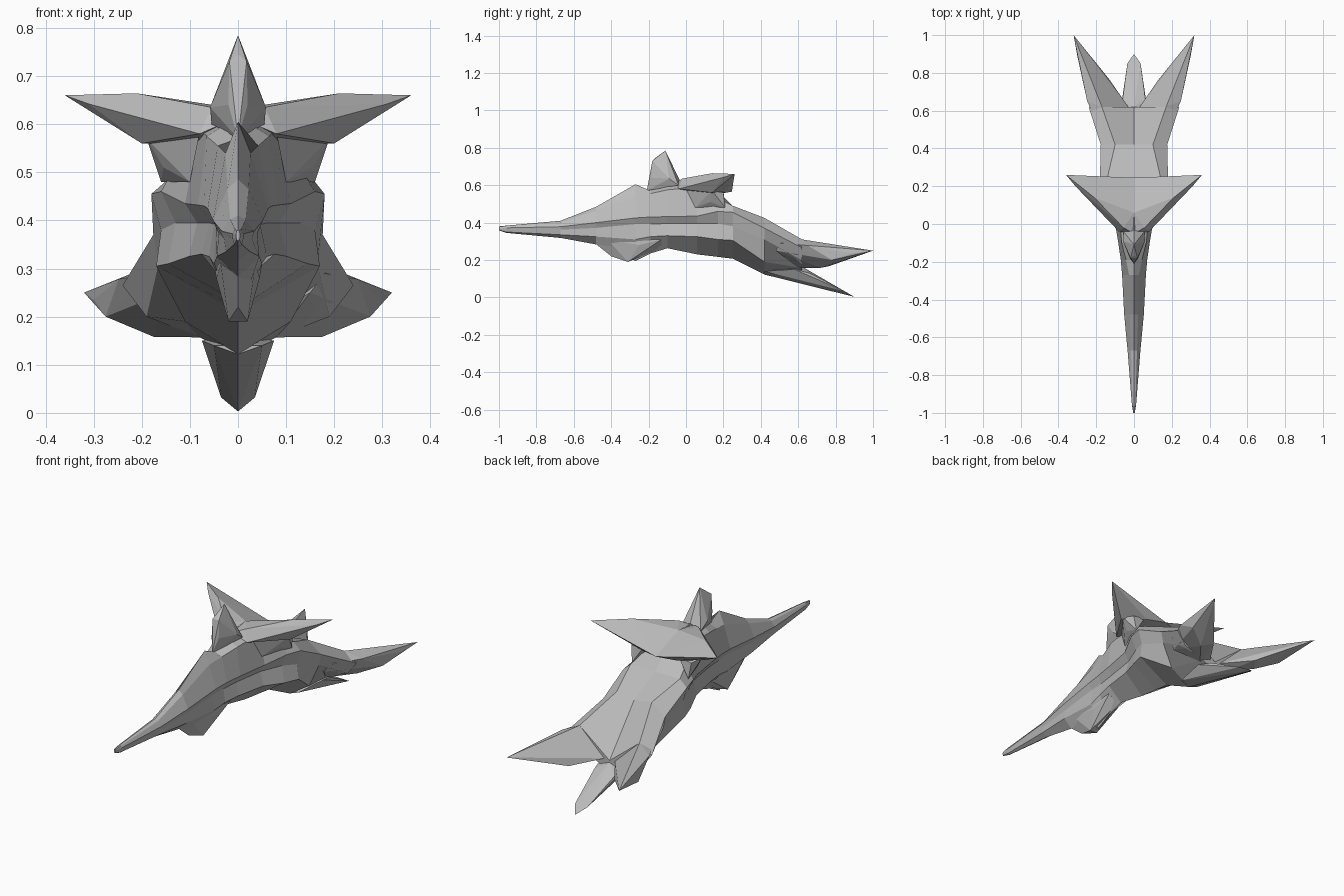
import bpy, bmesh

grey = bpy.data.materials.new("stone grey")
grey.diffuse_color = (0.5, 0.5, 0.5, 1)


def finish(name, bm):
    bmesh.ops.recalc_face_normals(bm, faces=bm.faces)
    mesh = bpy.data.meshes.new(name)
    bm.to_mesh(mesh)
    bm.free()
    mesh.materials.append(grey)
    obj = bpy.data.objects.new(name, mesh)
    bpy.context.collection.objects.link(obj)
    return obj


def hull(name, points):
    """Faceted convex piece."""
    bm = bmesh.new()
    for p in points:
        bm.verts.new(p)
    res = bmesh.ops.convex_hull(bm, input=bm.verts)
    junk = [g for g in res["geom_interior"] if isinstance(g, bmesh.types.BMVert)]
    bmesh.ops.delete(bm, geom=junk, context='VERTS')
    return finish(name, bm)


def mirrored(points):
    return points + [(-x, y, z) for x, y, z in points if x > 0]


def pair(name, points):
    for side, s in (("right", 1), ("left", -1)):
        hull(name + "_" + side, [(s * x, y, z) for x, y, z in points])


def loft(name, sections):
    """Each section: y, top z, four (x, z) side points, bottom z."""
    bm = bmesh.new()
    rings = []
    for y, top, *mid, bot in sections:
        side = list(zip(mid[0::2], mid[1::2]))
        prof = [(0, top)] + side + [(0, bot)] + [(-x, z) for x, z in reversed(side)]
        rings.append([bm.verts.new((x, y, z)) for x, z in prof])
    for a, b in zip(rings, rings[1:]):
        for i in range(len(a)):
            j = (i + 1) % len(a)
            bm.faces.new((a[i], a[j], b[j], b[i]))
    bm.faces.new(rings[0])
    bm.faces.new(rings[-1])
    return finish(name, bm)


# beak, skull and neck, with a cheek ridge and a jaw ridge along each side
loft("head_and_neck", [
    (-1.0, .380, .003, .378, .004, .372, .004, .366, .003, .360, .358),
    (-.96, .384, .007, .382, .011, .372, .011, .362, .008, .350, .345),
    (-.67, .410, .016, .402, .034, .378, .029, .362, .025, .335, .318),
    (-.48, .485, .022, .465, .052, .400, .040, .372, .044, .325, .283),
    (-.27, .605, .026, .540, .063, .425, .046, .392, .050, .310, .195),
    (-.19, .570, .042, .555, .070, .430, .050, .392, .060, .325, .235),
    (-.10, .615, .065, .575, .083, .432, .060, .395, .076, .330, .263),
    (.06, .632, .080, .590, .110, .435, .085, .395, .102, .325, .230),
    (.17, .570, .120, .530, .160, .460, .130, .395, .145, .310, .217),
    (.25, .490, .140, .490, .180, .455, .160, .380, .170, .305, .207),
    (.42, .410, .100, .425, .176, .370, .165, .310, .110, .190, .122),
    (.62, .175, .170, .310, .240, .265, .190, .200, .080, .157, .120),
])

# lower jaw bump
hull("jaw_keel", mirrored([
    (0, -.48, .284), (0, -.40, .22), (.02, -.31, .19), (.045, -.25, .28),
    (.036, -.42, .31), (0, -.13, .265), (.05, -.13, .31)]))

# blade standing on the snout
hull("snout_crest", mirrored([
    (0, -.21, .57), (.02, -.185, .64), (.018, -.18, .73), (0, -.165, .745),
    (0, -.11, .785), (.058, -.09, .635), (.055, -.04, .60), (0, -.035, .63)]))

# swept brow horns, meeting in a shallow valley on the crown
pair("brow_horn", [
    (0, -.05, .615), (.055, -.02, .635), (.21, .14, .664), (.36, .26, .66),
    (.31, .20, .642), (.20, .14, .56), (.08, -.04, .58), (0, .06, .632),
    (0, .245, .565), (.10, .215, .56), (0, .10, .55)])
pair("horn_root", [
    (.08, .0, .58), (.19, .14, .57), (.155, .13, .51), (.17, .20, .56),
    (.16, .21, .48), (.10, .05, .48), (.10, .20, .57)])

# blade-like flares behind the neck, sloping inward to a low lip
pair("neck_flare", [
    (.17, .62, .31), (.248, .65, .278), (.32, 1.0, .25), (.300, .89, .235),
    (.275, .78, .20), (.175, .72, .158), (.13, .765, .167), (.03, .62, .178),
    (.08, .60, .157), (.18, .50, .29), (.15, .48, .25)])

# trailing throat spike
hull("throat_spike", mirrored([
    (.05, .42, .14), (.075, .58, .15), (.06, .66, .13), (.03, .58, .105),
    (.035, .85, .032), (0, .90, .003), (0, .70, .09), (0, .62, .165),
    (0, .42, .122)]))
